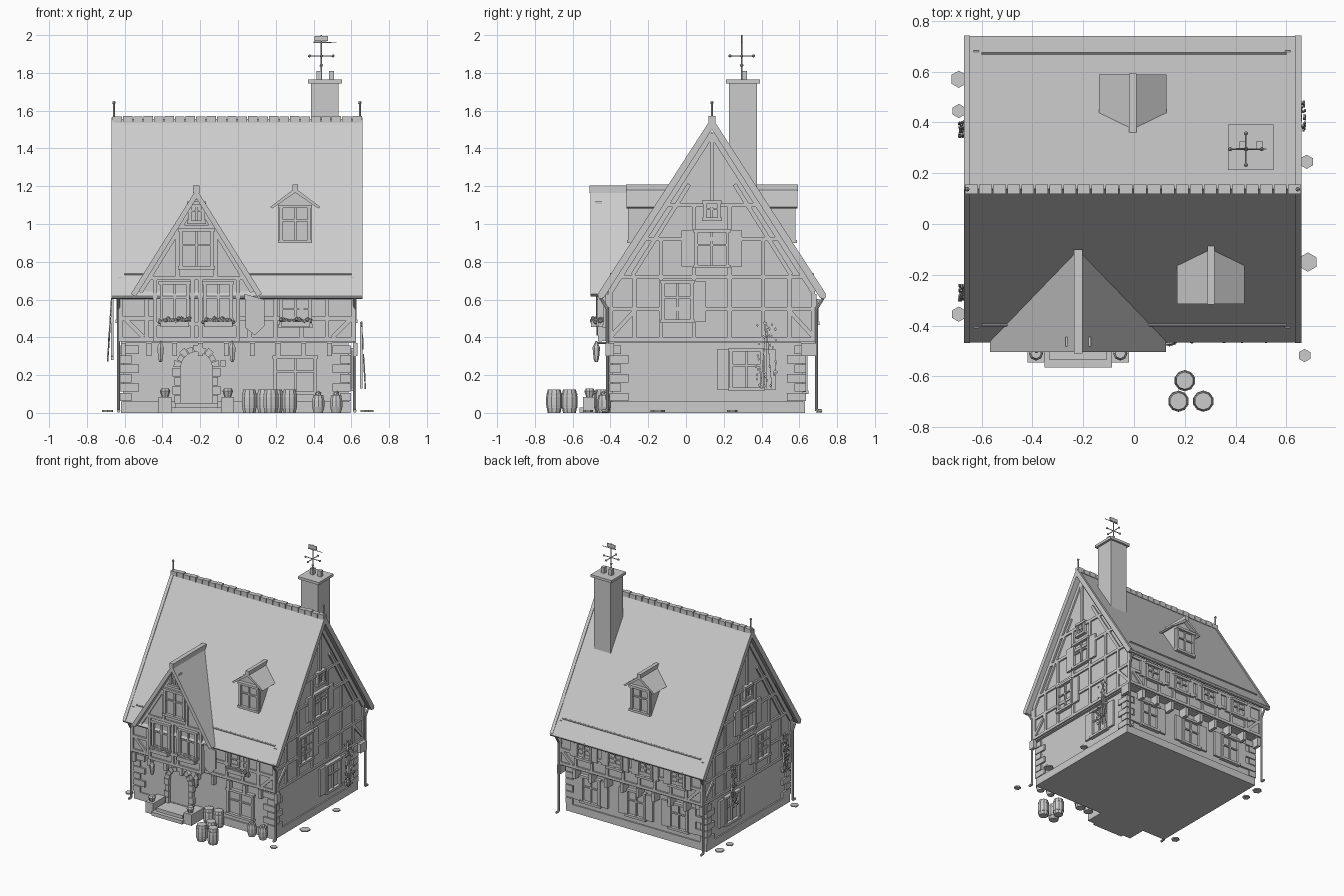
import bpy, bmesh, math, random
from mathutils import Matrix, Vector

random.seed(4)
cube = bpy.data.objects.get("Cube")
if cube:
    bpy.data.objects.remove(cube)
grey = bpy.data.materials.new("plain_grey")
grey.use_nodes = True
grey.diffuse_color = (0.6, 0.6, 0.6, 1)
grey.node_tree.nodes["Principled BSDF"].inputs["Base Color"].default_value = grey.diffuse_color

# Wall frames: (across, up, outward distance) -> world
FRAMES = {"front": lambda u, v, d: (u, -d, v), "back": lambda u, v, d: (u, d, v),
          "right": lambda u, v, d: (d, u, v), "left": lambda u, v, d: (-d, u, v)}
LOWER = {"front": 0.39, "back": 0.62, "right": 0.585, "left": 0.61}
UPPER = {"front": 0.415, "back": 0.68, "right": 0.605, "left": 0.62}
RIDGE = 0.137
parts = {}


def part(name):
    return parts.setdefault(name, bmesh.new())


def prism(name, wall, pts, d0, d1):
    """Extrude a profile drawn on a wall between two distances."""
    bm, f = part(name), FRAMES[wall]
    a = [bm.verts.new(f(u, v, d0)) for u, v in pts]
    b = [bm.verts.new(f(u, v, d1)) for u, v in pts]
    bm.faces.new(a)
    bm.faces.new(b)
    for i in range(len(pts)):
        j = (i + 1) % len(pts)
        bm.faces.new((a[i], a[j], b[j], b[i]))


def plate(name, wall, u0, u1, v0, v1, d0, d1):
    prism(name, wall, [(u0, v0), (u1, v0), (u1, v1), (u0, v1)], d0, d1)


def bar(name, wall, p, q, d, w=0.022, t=0.012):
    p, q = Vector(p), Vector(q)
    n = (q - p).normalized().orthogonal() * w / 2
    prism(name, wall, [p - n, q - n, q + n, p + n], d - 0.01, d + t)


def box(name, x, y, z, sx, sy, sz):
    plate(name, "back", x - sx / 2, x + sx / 2, z, z + sz, y - sy / 2, y + sy / 2)


def tube(name, p, q, r, r2=None, n=8):
    p, q = Vector(p), Vector(q)
    m = Matrix.Translation((p + q) / 2) @ (q - p).to_track_quat("Z", "Y").to_matrix().to_4x4()
    bmesh.ops.create_cone(part(name), cap_ends=True, segments=n, radius1=r,
                          radius2=r if r2 is None else r2, depth=(q - p).length, matrix=m)


def stack(name, x, y, rings, n=10):
    """Stack of cone sections from (radius, height) pairs."""
    for (r0, z0), (r1, z1) in zip(rings, rings[1:]):
        tube(name, (x, y, z0), (x, y, z1), r0, r1, n)


def ball(name, loc, r):
    bmesh.ops.create_icosphere(part(name), subdivisions=1, radius=r, matrix=Matrix.Translation(loc))


def window(wall, u, v, w, h, d, shutters=0.0, sides=(-1, 1)):
    name = wall + "_windows"
    a, b, c, e = u - w / 2, u + w / 2, v - h / 2, v + h / 2
    plate(name, wall, a, b, c, e, d - 0.01, d + 0.005)
    for x in (a, b):
        bar(name, wall, (x, c), (x, e), d, 0.018, 0.022)
    for z in (c, e):
        bar(name, wall, (a - 0.015, z), (b + 0.015, z), d, 0.018, 0.028)
    bar(name, wall, (u, c), (u, e), d, 0.012, 0.016)
    bar(name, wall, (a, v + h * 0.1), (b, v + h * 0.1), d, 0.01, 0.016)
    for s in sides if shutters else ():
        m = u + s * (w / 2 + 0.012 + shutters / 2)
        plate(wall + "_shutters", wall, m - shutters / 2, m + shutters / 2, c, e, d, d + 0.016)


def chevron(name, wall, u, half, top, low, thick, d0, d1):
    prism(name, wall, [(u - half, low), (u, top), (u + half, low), (u + half - thick * 0.5, low - thick * 0.3),
                       (u, top - thick), (u - half + thick * 0.5, low - thick * 0.3)], d0, d1)


# Walls
plate("ground_floor", "right", -0.39, 0.62, 0, 0.38, -0.61, 0.585)
plate("plinth", "right", -0.4, 0.63, 0, 0.06, -0.62, 0.595)
prism("upper_floor", "right", [(-0.415, 0.37), (0.68, 0.37), (0.68, 0.64), (RIDGE, 1.49), (-0.415, 0.64)], -0.62, 0.605)
for x, sx in ((-0.61, -1), (0.585, 1)):
    for y, sy in ((-0.39, -1), (0.62, 1)):
        for i in range(6):
            a, b = (0.1, 0.06) if i % 2 else (0.06, 0.1)
            box("corner_stones", x - sx * (a / 2 - 0.014), y - sy * (b / 2 - 0.014), 0.062 + i * 0.05, a, b, 0.044)

# Main roof with raised edges, ridge tiles, snow rails and gutters
chevron("main_roof", "right", RIDGE, 0.603, 1.555, 0.625, 0.05, -0.665, 0.655)
for d0, d1 in ((-0.67, -0.645), (0.635, 0.66)):
    chevron("roof_edges", "right", RIDGE, 0.605, 1.565, 0.628, 0.065, d0, d1)
for i in range(24):
    box("ridge_tiles", -0.64 + i * 0.0553, RIDGE, 1.535, 0.05, 0.036, 0.034 + 0.004 * (i % 2))
for s in (-1, 1):
    tube("snow_rails", (-0.6, RIDGE + s * 0.535, 0.735), (0.6, RIDGE + s * 0.535, 0.735), 0.006)
    tube("gutters", (-0.67, RIDGE + s * 0.59, 0.618), (0.66, RIDGE + s * 0.59, 0.618), 0.014)
    for x in (-0.632, 0.618):
        y = RIDGE + s * 0.553
        tube("downpipes", (x, RIDGE + s * 0.59, 0.61), (x, y, 0.55), 0.008)
        tube("downpipes", (x, y, 0.56), (x, y, 0.01), 0.008)
        tube("downpipes", (x, y, 0.012), (x, y + s * 0.03, 0.01), 0.009)
for x in (-0.657, 0.645):
    tube("finials", (x, RIDGE, 1.55), (x, RIDGE, 1.64), 0.005)
    ball("finials", (x, RIDGE, 1.642), 0.01)

# Gable end timbers and windows
for wall in ("right", "left"):
    d, t = UPPER[wall], wall + "_timbers"
    for z, half in ((0.39, 0.55), (0.55, 0.55), (0.72, 0.5), (0.92, 0.36), (1.1, 0.25)):
        bar(t, wall, (RIDGE - half, z), (RIDGE + half, z), d)
    for k in (0.095, 0.27, 0.41, 0.535):
        for s in (-1, 1):
            u = RIDGE + s * k
            bar(t, wall, (u, 0.39), (u, 0.72 if k > 0.1 else 1.1), d)
            if k == 0.27:
                bar(t, wall, (u, 0.72), (u, 0.92), d)
    for s in (-1, 1):
        bar(t, wall, (RIDGE + s * 0.54, 0.64), (RIDGE, 1.48), d, 0.03)
        bar(t, wall, (RIDGE + s * 0.42, 0.73), (RIDGE + s * 0.12, 1.21), d)
        bar(t, wall, (RIDGE + s * 0.53, 0.41), (RIDGE + s * 0.41, 0.54), d)
    bar(t, wall, (RIDGE, 1.1), (RIDGE, 1.48), d)
    window(wall, RIDGE, 1.07, 0.075, 0.09, d)
    window(wall, RIDGE, 0.87, 0.165, 0.19, d, 0.065)
    window(wall, -0.045, 0.59, 0.15, 0.21, d, 0.065, (1,))
    window(wall, 0.32, 0.23, 0.16, 0.21, LOWER[wall], 0.065)

# Long wall timbers and jetty brackets
for wall in ("front", "back"):
    d, t = UPPER[wall], wall + "_timbers"
    for z in (0.39, 0.5, 0.61):
        bar(t, wall, (-0.63, z), (0.615, z), d)
    for i in range(10):
        u = -0.62 + i * 0.1365
        bar(t, wall, (u, 0.38), (u, 0.63), d)
        plate("jetty_brackets", wall, u, u + 0.025, 0.3, 0.37, LOWER[wall] - 0.01, d + 0.01)
    for s in (-1, 1):
        bar(t, wall, (s * 0.6, 0.5), (s * 0.5, 0.4), d)

# Back windows
for u in (-0.38, -0.01, 0.38):
    window("back", u, 0.21, 0.15, 0.2, LOWER["back"], 0.06)
for u in (-0.41, -0.13, 0.13, 0.4):
    window("back", u, 0.535, 0.12, 0.12, UPPER["back"], 0.045)

# Front cross gable
GX, GD = -0.22, 0.455
prism("front_gable_wall", "front", [(GX - 0.23, 0.38), (GX + 0.23, 0.38), (GX + 0.23, 0.62), (GX + 0.31, 0.63),
                                    (GX, 1.14), (GX - 0.31, 0.63), (GX - 0.23, 0.62)], 0.1, GD)
chevron("front_gable_roof", "front", GX, 0.347, 1.185, 0.63, 0.05, 0.1, 0.505)
box("front_gable_ridge", GX, -0.305, 1.165, 0.034, 0.41, 0.038)
for z, half in ((0.39, 0.23), (0.47, 0.23), (0.715, 0.26), (0.985, 0.1)):
    bar("front_gable_timbers", "front", (GX - half, z), (GX + half, z), GD)
for s in (-1, 1):
    for k in (0.02, 0.22):
        bar("front_gable_timbers", "front", (GX + s * k, 0.39), (GX + s * k, 0.72), GD)
    bar("front_gable_timbers", "front", (GX + s * 0.1, 0.72), (GX + s * 0.1, 0.97), GD)
    bar("front_gable_timbers", "front", (GX + s * 0.3, 0.64), (GX, 1.13), GD, 0.03)
    window("front", GX + s * 0.115, 0.59, 0.14, 0.2, GD)
window("front", GX, 0.868, 0.165, 0.2, GD)
window("front", GX, 1.06, 0.07, 0.1, GD)
window("front", 0.305, 0.535, 0.155, 0.15, UPPER["front"])
window("front", 0.303, 0.2, 0.21, 0.19, LOWER["front"])

# Dormers
for wall, u, shift in (("front", 0.303, 0), ("back", -0.005, 0.274)):
    prism(wall + "_dormer", wall, [(u - 0.09, 0.88), (u + 0.09, 0.88), (u + 0.09, 1.11),
                                   (u, 1.17), (u - 0.09, 1.11)], 0.06 + shift, 0.285 + shift)
    chevron(wall + "_dormer_roof", wall, u, 0.133, 1.19, 1.09, 0.024, 0.09 + shift, 0.315 + shift)
    plate(wall + "_dormer_ridge", wall, u - 0.014, u + 0.014, 1.175, 1.21, 0.085 + shift, 0.318 + shift)
    window(wall, u, 1.0, 0.15, 0.185, 0.285 + shift)

# Chimney and weather vane
box("chimney", 0.46, 0.302, 1.1, 0.145, 0.15, 0.65)
box("chimney_cap", 0.46, 0.302, 1.745, 0.18, 0.18, 0.02)
for x in (0.43, 0.495):
    box("chimney_pots", x, 0.31, 1.76, 0.028, 0.028, 0.05)
VX, VY = 0.441, 0.295
tube("weather_vane", (VX, VY, 1.75), (VX, VY, 2.0), 0.005, 0.003)
for x, y in ((0.062, 0), (0, 0.062)):
    tube("weather_vane", (VX - x, VY - y, 1.89), (VX + x, VY + y, 1.89), 0.003)
    for s in (-1, 1):
        ball("weather_vane", (VX + s * x, VY + s * y, 1.89), 0.009)
ball("weather_vane", (VX, VY, 1.84), 0.01)
tube("weather_vane", (VX - 0.04, VY, 1.962), (VX + 0.08, VY, 1.962), 0.004, 0.002)
box("weather_vane", VX, VY, 1.968, 0.07, 0.005, 0.027)

# Arched door with stone surround
arch = [(GX + 0.085 * math.cos(a * math.pi / 10), 0.24 + 0.085 * math.sin(a * math.pi / 10)) for a in range(11)]
prism("door", "front", arch + [(GX - 0.085, 0.05), (GX + 0.085, 0.05)], 0.38, 0.398)
for i in range(9):
    a, b = (i + 0.06) * math.pi / 9, (i + 0.94) * math.pi / 9
    r = 0.122 if i % 2 == 0 else 0.112
    prism("door_arch", "front", [(GX + k * math.cos(t), 0.24 + k * math.sin(t))
                                 for k, t in ((0.083, a), (r, a), (r, b), (0.083, b))], 0.38, 0.42)
for s in (-1, 1):
    for i in range(4):
        w = 0.03 + 0.012 * (i % 2)
        box("door_jambs", GX + s * (0.085 + w / 2), -0.4, 0.05 + i * 0.0475, w, 0.04, 0.045)
    # Pedestals, pots and lanterns beside the door
    box("door_pedestals", GX + s * 0.166, -0.47, 0, 0.068, 0.15, 0.085)
    stack("flower_pots", GX + s * 0.166, -0.51, [(0.018, 0.085), (0.028, 0.115), (0.02, 0.13)], 8)
    tube("lantern_arms", (GX + s * 0.19, -0.38, 0.37), (GX + s * 0.19, -0.48, 0.37), 0.005)
    stack("lanterns", GX + s * 0.19, -0.475, [(0.004, 0.38), (0.02, 0.345), (0.014, 0.285), (0.008, 0.27)], 6)
box("door_steps", GX, -0.475, 0, 0.265, 0.18, 0.028)
box("door_steps", GX, -0.46, 0.025, 0.225, 0.15, 0.028)
box("letter_box", -0.08, -0.395, 0.245, 0.025, 0.03, 0.035)
prism("hanging_shield", "front", [(0.035, 0.63), (0.14, 0.6), (0.14, 0.46), (0.09, 0.41), (0.04, 0.45)], 0.465, 0.475)

# Flower boxes
for x, y in ((GX - 0.115, -0.483), (GX + 0.115, -0.483), (0.305, -0.445)):
    box("flower_boxes", x, y, 0.455, 0.15, 0.04, 0.03)
    for i in range(12):
        ball("box_flowers", (x - 0.077 + i * 0.014, y + random.uniform(-0.015, 0.01), 0.49 + random.uniform(-0.01, 0.012)), 0.013)

# Barrels, planters and paving stones
for x, y in ((0.2, -0.617), (0.175, -0.698), (0.273, -0.698), (0.06, -0.445), (0.14, -0.44)):
    stack("barrels", x, y, [(0.034, 0), (0.042, 0.04), (0.042, 0.085), (0.034, 0.125)])
    for z in (0.025, 0.095):
        tube("barrel_hoops", (x, y, z), (x, y, z + 0.008), 0.0415, n=10)
for x in (0.425, 0.52):
    stack("planters", x, -0.435, [(0.025, 0), (0.034, 0.03), (0.034, 0.065), (0.027, 0.095)])
    ball("planter_plants", (x, -0.435, 0.1), 0.018)
for x, y, r in ((-0.69, 0.57, 0.034), (-0.69, 0.445, 0.028), (-0.69, -0.355, 0.03),
                (0.68, 0.245, 0.028), (0.685, -0.15, 0.038), (0.672, -0.518, 0.026)):
    tube("paving_stones", (x, y, 0.004), (x, y, 0.014), r, n=6)

# Climbing vines
for wall, u, low, high, d in (("right", 0.425, 0.13, 0.48, 0.655), ("left", 0.375, 0.28, 0.6, 0.67), ("left", -0.27, 0.3, 0.6, 0.67)):
    for i in range(45):
        v = random.uniform(low, high)
        c = u + random.uniform(-1, 1) * (0.055 if wall == "right" else 0.03)
        e = d + 0.02 * (high - v) / (high - low)
        prism("vine_leaves", wall, [(c - 0.006, v), (c, v - 0.011), (c + 0.006, v), (c, v + 0.008)], e - 0.004, e + 0.003)
    for s in (-1, 0, 1):
        bar("vine_stems", wall, (u, high), (u + s * 0.03, low), d, 0.003, 0.003)

# Turn every part into an object
for name, bm in parts.items():
    bmesh.ops.recalc_face_normals(bm, faces=bm.faces)
    mesh = bpy.data.meshes.new(name)
    bm.to_mesh(mesh)
    bm.free()
    mesh.materials.append(grey)
    bpy.context.collection.objects.link(bpy.data.objects.new(name, mesh))
